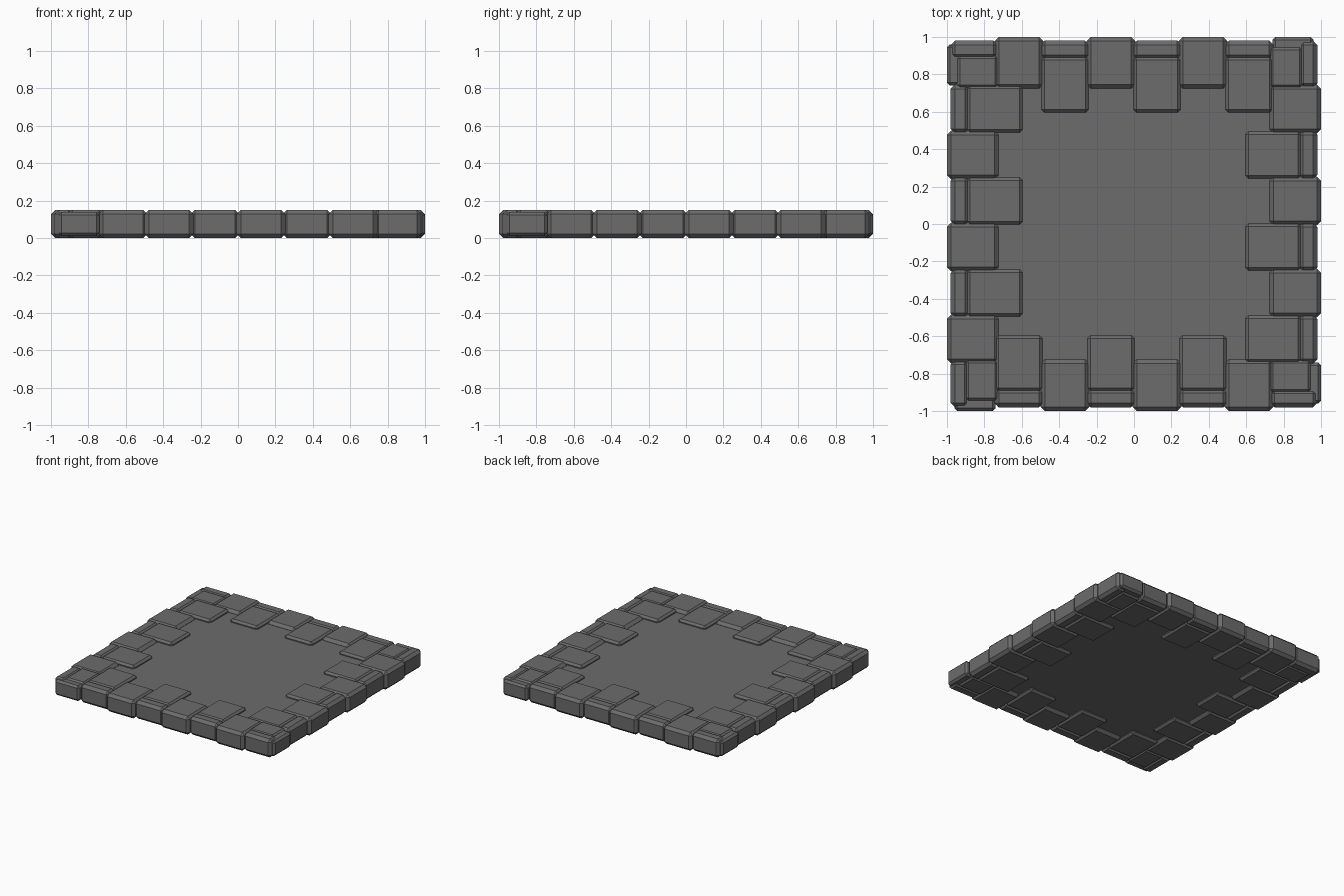
import bpy, bmesh, math
from mathutils import Matrix

if "Cube" in bpy.data.objects:
    bpy.data.objects.remove(bpy.data.objects["Cube"])

stone = bpy.data.materials.new("dark grey stone")
stone.diffuse_color = (0.15, 0.15, 0.15, 1)
stone.use_nodes = True
stone.node_tree.nodes["Principled BSDF"].inputs["Base Color"].default_value = stone.diffuse_color


def block(name, x, y, z, bevel, turn=0):
    """Chamfered box from (min, max) ranges, turned about the centre by quarter turns."""
    bm = bmesh.new()
    bmesh.ops.create_cube(bm, size=1)
    for v in bm.verts:
        v.co = [r[0] if c < 0 else r[1] for c, r in zip(v.co, (x, y, z))]
    if bevel:
        bmesh.ops.bevel(bm, geom=bm.edges[:], offset=bevel, segments=1,
                        affect='EDGES', profile=0.5)
    bmesh.ops.transform(bm, verts=bm.verts,
                        matrix=Matrix.Rotation(turn * math.pi / 2, 4, 'Z'))
    me = bpy.data.meshes.new(name)
    bm.to_mesh(me)
    bm.free()
    me.materials.append(stone)
    ob = bpy.data.objects.new(name, me)
    bpy.context.collection.objects.link(ob)
    return ob


FULL = (0.0, 0.15)
P = 0.246  # brick pitch along an edge

# thin floor slab
block("floor_slab", (-0.92, 0.92), (-0.92, 0.92), (0.024, 0.126), 0)

# the four edges are quarter turns of the front one
for t in range(4):
    for i in range(3):
        # long brick set back behind a narrow rim brick
        c = -0.615 + 2 * P * i
        block("inner_brick", (c - 0.125, c + 0.125), (-0.893, -0.595), FULL, 0.016, t)
        block("rim_brick", (c - 0.13, c + 0.13), (-0.98, -0.882), FULL, 0.022, t)
        # brick that sticks out to the edge
        c += P
        block("outer_brick", (c - 0.13, c + 0.13), (-1.0, -0.725), FULL, 0.022, t)
    # corner: low brick facing out, top brick, and rim brick wrapping the corner
    block("corner_outer_brick", (-0.96, -0.74), (-1.0, -0.8), (0.012, 0.138), 0.016, t)
    block("corner_inner_brick", (-0.9, -0.73), (-0.945, -0.73), FULL, 0.014, t)
    block("corner_rim_brick", (0.73, 0.98), (-0.98, -0.885), FULL, 0.022, t)
